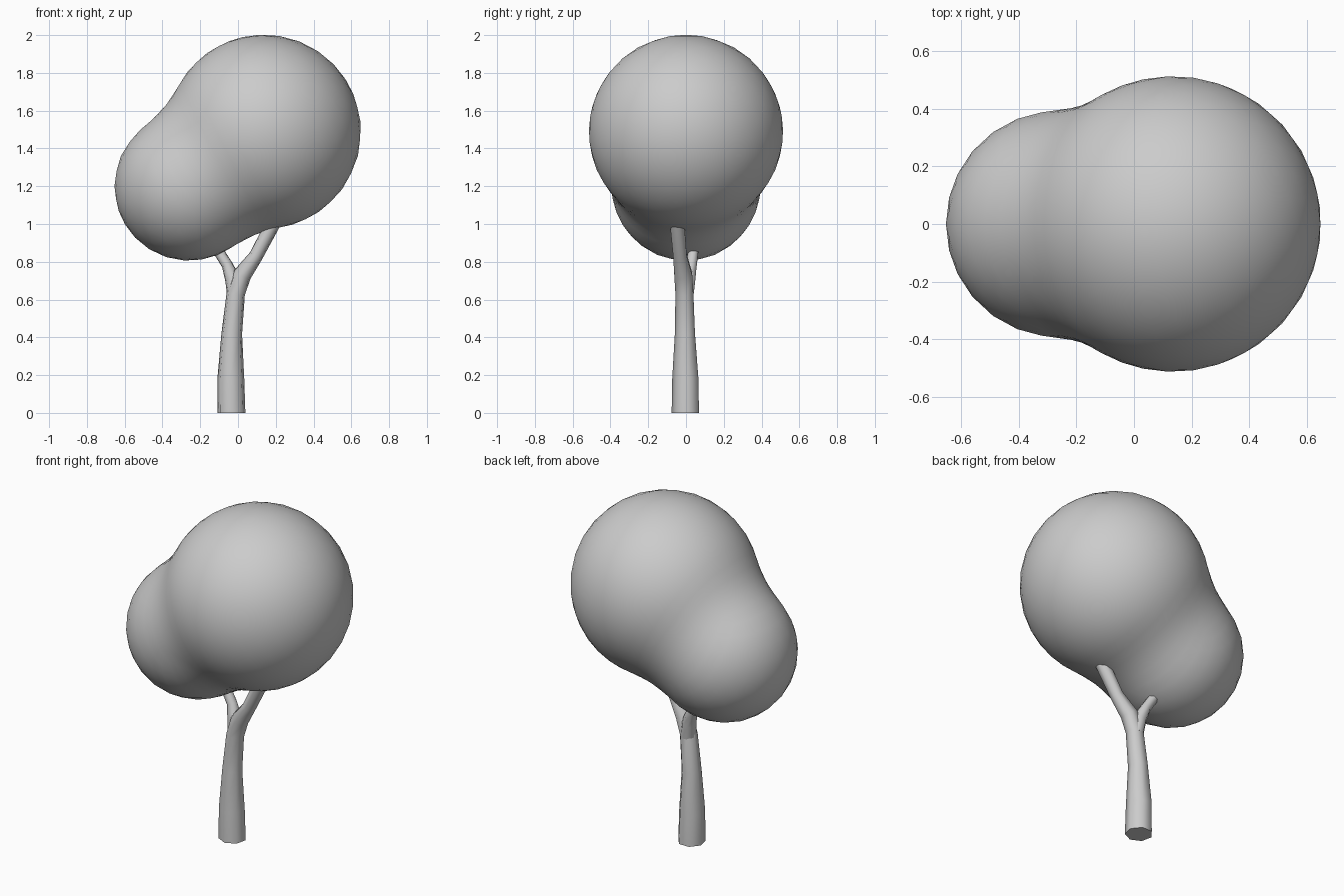
import bpy, bmesh, math
from mathutils import Vector

if "Cube" in bpy.data.objects:
    bpy.data.objects.remove(bpy.data.objects["Cube"])

grey = bpy.data.materials.new("plain grey")
grey.use_nodes = True
COLOUR = (0.6, 0.6, 0.6, 1)
grey.diffuse_color = COLOUR
grey.node_tree.nodes["Principled BSDF"].inputs["Base Color"].default_value = COLOUR


def finish(name, bm, angle):
    bmesh.ops.recalc_face_normals(bm, faces=bm.faces[:])
    mesh = bpy.data.meshes.new(name)
    bm.to_mesh(mesh)
    bm.free()
    mesh.materials.append(grey)
    obj = bpy.data.objects.new(name, mesh)
    bpy.context.collection.objects.link(obj)
    bpy.ops.object.select_all(action="DESELECT")
    obj.select_set(True)
    bpy.context.view_layer.objects.active = obj
    bpy.ops.object.shade_smooth_by_angle(angle=math.radians(angle))
    return obj


def limb(name, path, sides=7):
    """Loft tapered rings along a path of (x, y, z, radius)."""
    bm = bmesh.new()
    points = [Vector(p[:3]) for p in path]
    rings = []
    for i, p in enumerate(points):
        along = points[min(i + 1, len(points) - 1)] - points[max(i - 1, 0)]
        if i == 0:
            along = Vector((0, 0, 1))
        turn = Vector((0, 0, 1)).rotation_difference(along.normalized())
        ring = []
        for s in range(sides):
            a = 2 * math.pi * (s + 0.25) / sides
            offset = Vector((math.cos(a), math.sin(a), 0)) * path[i][3]
            ring.append(bm.verts.new(p + turn @ offset))
        rings.append(ring)
    for low, high in zip(rings, rings[1:]):
        for s in range(sides):
            t = (s + 1) % sides
            bm.faces.new((low[s], low[t], high[t], high[s]))
    bm.faces.new(rings[0][::-1])
    bm.faces.new(rings[-1])
    return finish(name, bm, 62)


# Trunk running on into the larger branch, and the smaller side branch
limb("trunk_and_left_branch", [
    (-0.035, 0, 0, 0.076), (-0.038, 0, 0.18, 0.073), (-0.033, -0.003, 0.42, 0.056),
    (-0.012, -0.006, 0.63, 0.05), (0.022, -0.012, 0.73, 0.05),
    (0.095, -0.03, 0.83, 0.038), (0.185, -0.045, 1.0, 0.04)])
limb("right_branch", [
    (-0.014, 0, 0.62, 0.044), (-0.028, 0.012, 0.71, 0.042),
    (-0.058, 0.03, 0.785, 0.03), (-0.105, 0.04, 0.86, 0.029), (-0.13, 0.045, 0.9, 0.028)])

# Foliage: two round clumps blended together along a soft seam
CLUMPS = [(Vector((0.137, 0, 1.488)), 0.514), (Vector((-0.26, 0, 1.2)), 0.394)]
BLEND = 0.15


def distance(p):
    a, b = [(p - centre).length - radius for centre, radius in CLUMPS]
    h = max(BLEND - abs(a - b), 0) / BLEND
    return min(a, b) - h * h * BLEND / 4


bm = bmesh.new()
bmesh.ops.create_icosphere(bm, subdivisions=4, radius=1)
core = Vector((-0.05, 0, 1.36))
for v in bm.verts:
    direction = v.co.normalized()
    near, far = 0.0, 1.5
    for _ in range(24):
        mid = (near + far) / 2
        if distance(core + direction * mid) < 0:
            near = mid
        else:
            far = mid
    v.co = core + direction * near
finish("foliage", bm, 60)
